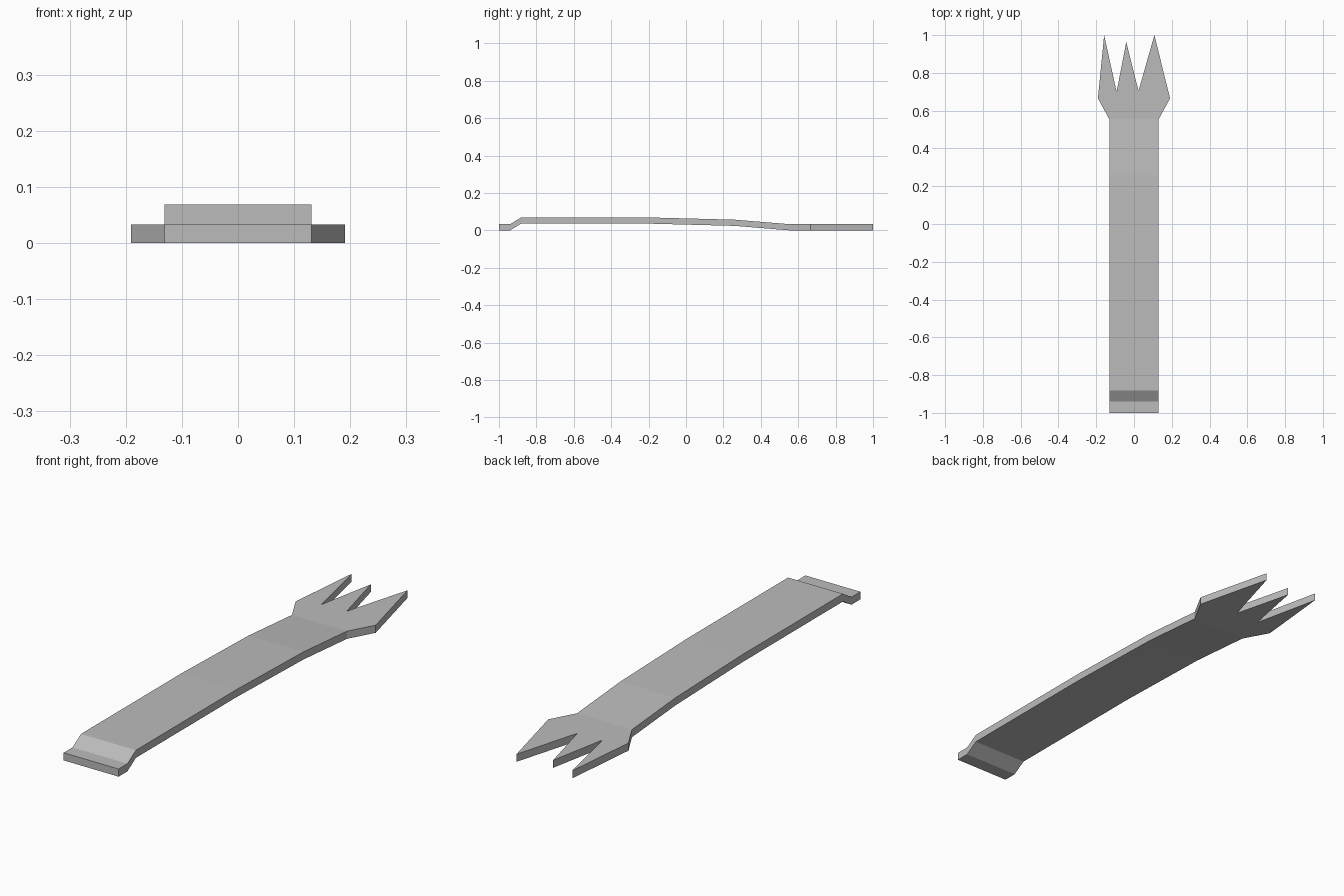
import bpy
import bmesh

cube = bpy.data.objects.get("Cube")
if cube:
    bpy.data.objects.remove(cube, do_unlink=True)

THICK = 0.033
HALF_WIDTH = 0.131

steel = bpy.data.materials.new("grey_steel")
steel.use_nodes = True
colour = (0.5, 0.5, 0.5, 1)
steel.diffuse_color = colour
steel.node_tree.nodes["Principled BSDF"].inputs["Base Color"].default_value = colour

bm = bmesh.new()

# Handle: underside profile (y, z) swept across the width, with a stepped lip
profile = [(-1, 0), (-0.94, 0), (-0.882, 0.036), (-0.2, 0.036), (0.26, 0.024), (0.555, 0)]
rows = [[bm.verts.new((x, y, z)) for x in (-HALF_WIDTH, HALF_WIDTH)] for y, z in profile]
for (a, b), (d, c) in zip(rows, rows[1:]):
    bm.faces.new((a, b, c, d))

# Head: flared shoulders and three pointed, uneven prongs
outline = [(0.191, 0.665), (0.108, 1), (0.024, 0.705), (-0.041, 0.963),
           (-0.092, 0.7), (-0.158, 1), (-0.191, 0.665)]
head = [bm.verts.new((x, y, 0)) for x, y in outline]
left_neck, right_neck = rows[-1]
bm.faces.new([left_neck, right_neck] + head)

# Thickness: raise a copy of the whole sheet to make the solid bar
extruded = bmesh.ops.extrude_face_region(bm, geom=bm.faces[:], use_keep_orig=True)
top = [v for v in extruded["geom"] if isinstance(v, bmesh.types.BMVert)]
bmesh.ops.translate(bm, verts=top, vec=(0, 0, THICK))
bmesh.ops.recalc_face_normals(bm, faces=bm.faces[:])

mesh = bpy.data.meshes.new("pronged_bar")
bm.to_mesh(mesh)
bm.free()
mesh.materials.append(steel)
bar = bpy.data.objects.new("pronged_bar", mesh)
bpy.context.collection.objects.link(bar)
